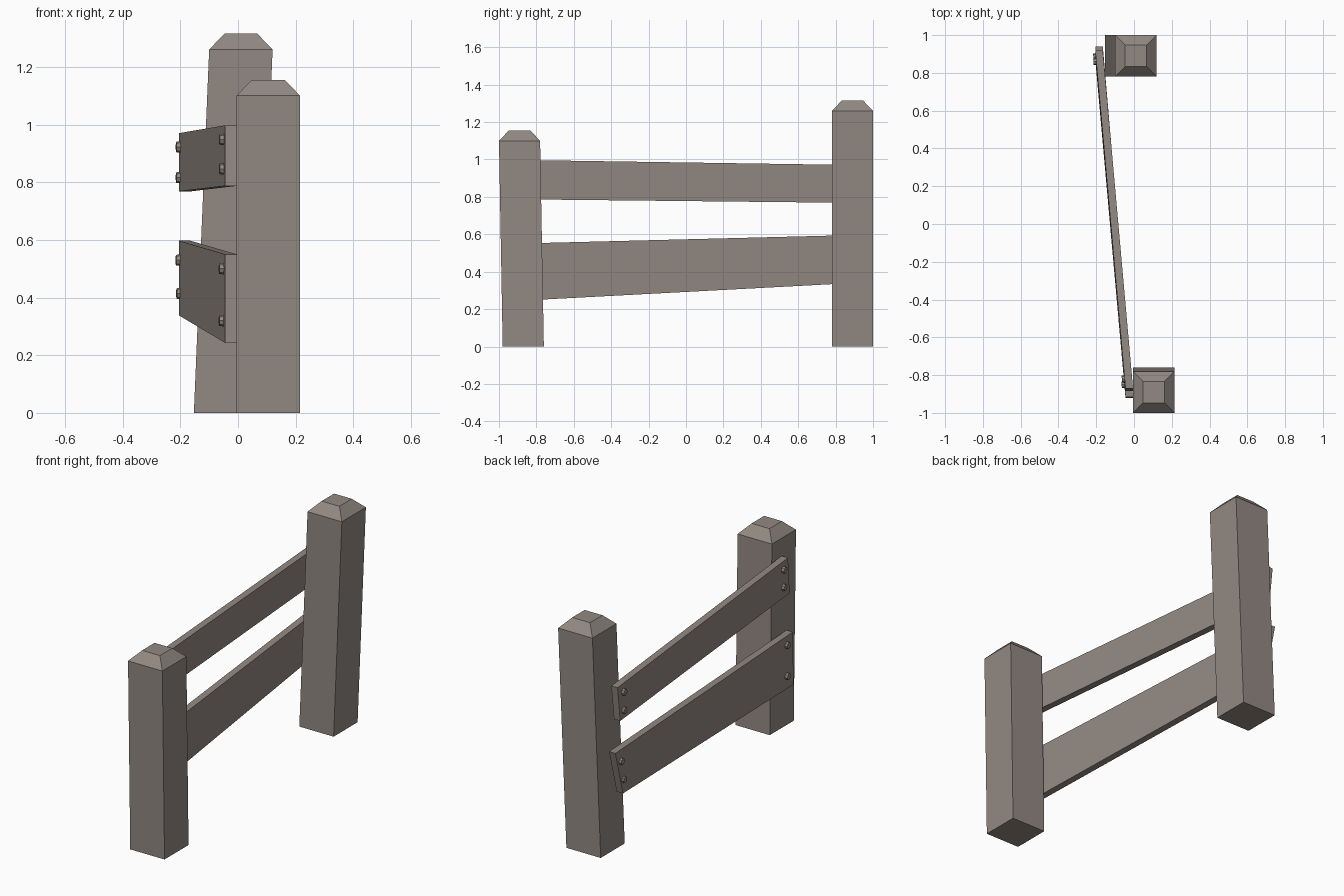
import bpy, bmesh
from mathutils import Vector

cube = bpy.data.objects.get("Cube")
if cube:
    bpy.data.objects.remove(cube, do_unlink=True)

wood = bpy.data.materials.new("weathered grey brown")
wood.use_nodes = True
colour = (0.29, 0.25, 0.225, 1)
wood.diffuse_color = colour
bsdf = next(n for n in wood.node_tree.nodes if n.type == "BSDF_PRINCIPLED")
bsdf.inputs["Base Color"].default_value = colour
bsdf.inputs["Roughness"].default_value = 0.9


def finish(name, bm):
    bmesh.ops.recalc_face_normals(bm, faces=bm.faces)
    mesh = bpy.data.meshes.new(name)
    bm.to_mesh(mesh)
    bm.free()
    mesh.materials.append(wood)
    obj = bpy.data.objects.new(name, mesh)
    bpy.context.collection.objects.link(obj)
    return obj


def loft(name, rings):
    """Bridge a stack of four-point rings and cap both ends."""
    bm = bmesh.new()
    loops = [[bm.verts.new(p) for p in ring] for ring in rings]
    for a, b in zip(loops, loops[1:]):
        for i in range(4):
            j = (i + 1) % 4
            bm.faces.new((a[i], a[j], b[j], b[i]))
    bm.faces.new(loops[0])
    bm.faces.new(loops[-1])
    return finish(name, bm)


def square(x, y, z, half):
    return [(x + sx * half, y + sy * half, z)
            for sx, sy in ((-1, -1), (1, -1), (1, 1), (-1, 1))]


def post(name, base, top, height):
    """Leaning square post with a chamfered cap."""
    loft(name, [square(*base, 0, 0.11), square(*top, height, 0.11),
                square(*top, height + 0.055, 0.057)])


def plank(name, front, back, bolts):
    """Ends are (outer x, top y, bottom y, top z, bottom z); bolts are (y, z)."""
    def end_ring(x, y_top, y_low, z_top, z_low):
        return [(x, y_low, z_low), (x + 0.04, y_low, z_low),
                (x + 0.04, y_top, z_top), (x, y_top, z_top)]
    loft(name, [end_ring(*front), end_ring(*back)])

    # Bolt heads stand on the outer face
    slope = (back[0] - front[0]) / (back[1] - front[1])
    normal = Vector((-1, slope, 0)).normalized()
    turn = normal.to_track_quat("Z", "Y").to_matrix().to_4x4()
    for n, (y, z) in enumerate(bolts, 1):
        bm = bmesh.new()
        bmesh.ops.create_cone(bm, cap_ends=True, segments=8, radius1=0.021,
                              radius2=0.018, depth=0.024)
        bm.transform(turn)
        bolt = finish(f"{name}_bolt_{n}", bm)
        bolt.location = (front[0] + slope * (y - front[1]) - 0.003, y, z)


# Posts
post("front_post", (0.105, -0.87), (0.105, -0.89), 1.1)
post("back_post", (-0.043, 0.89), (0.01, 0.89), 1.26)

# Rails with their bolts
plank("upper_rail", (-0.045, -0.87, -0.885, 0.997, 0.787),
      (-0.205, 0.92, 0.895, 0.97, 0.768),
      [(-0.82, 0.948), (-0.82, 0.846), (0.86, 0.922), (0.86, 0.816)])
plank("lower_rail", (-0.045, -0.915, -0.92, 0.55, 0.243),
      (-0.205, 0.94, 0.87, 0.597, 0.338),
      [(-0.85, 0.5), (-0.85, 0.32), (0.885, 0.53), (0.86, 0.414)])
